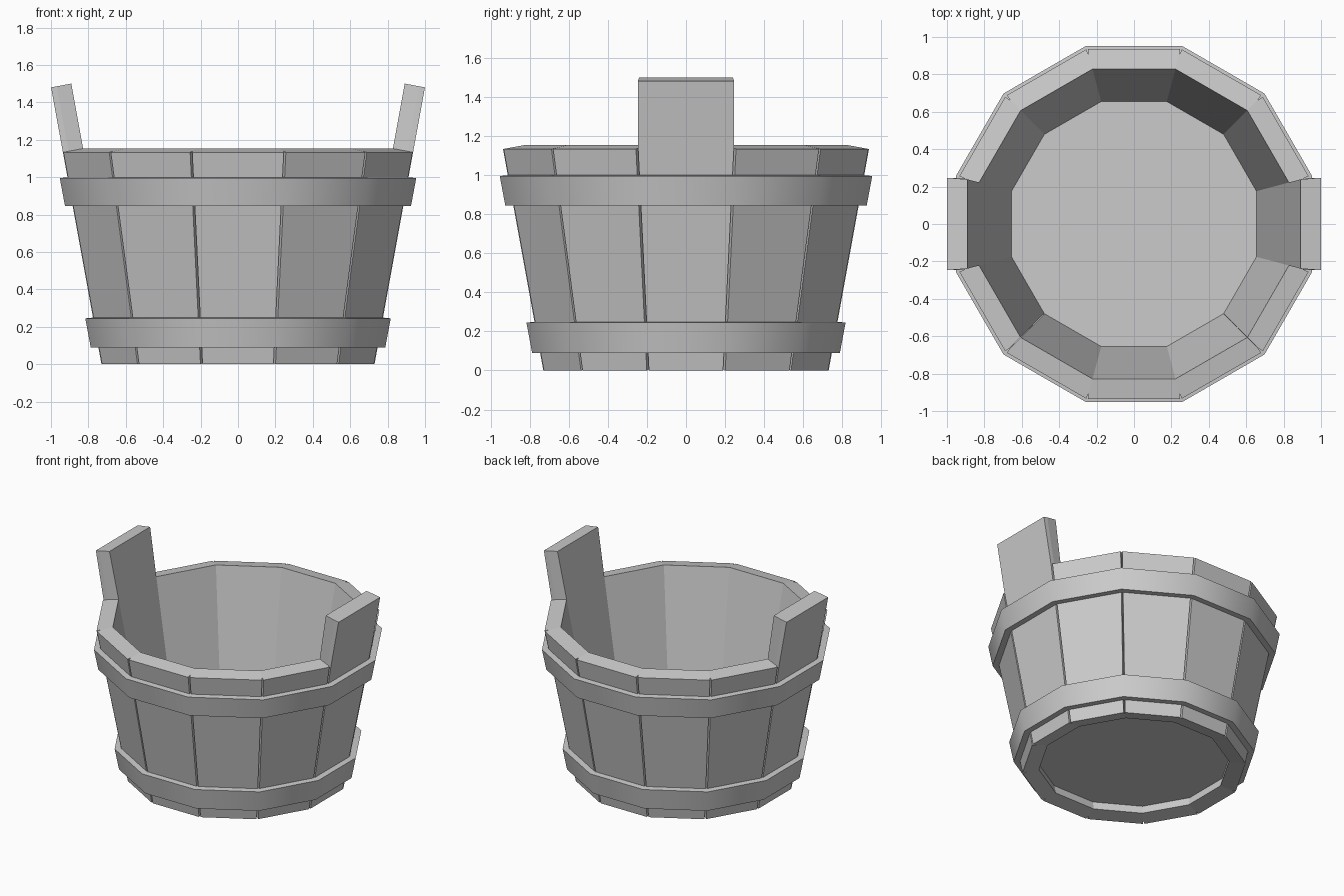
import bpy, bmesh, math
from mathutils import Matrix

if "Cube" in bpy.data.objects:
    bpy.data.objects.remove(bpy.data.objects["Cube"])

N = 12
TAN = math.tan(math.pi / N)
SLOPE = 0.182          # outward lean of the staves
DX, DZ = 0.108, 0.02   # stave thickness, measured square to the lean


def outer(z):
    return 0.73 + SLOPE * z


def make_object(name, bm):
    bmesh.ops.recalc_face_normals(bm, faces=bm.faces)
    me = bpy.data.meshes.new(name)
    bm.to_mesh(me)
    bm.free()
    ob = bpy.data.objects.new(name, me)
    bpy.context.collection.objects.link(ob)
    return ob


def bridge(bm, loops, cap=False, close=False):
    n = len(loops[0])
    pairs = list(zip(loops, loops[1:])) + ([(loops[-1], loops[0])] if close else [])
    for a, b in pairs:
        for i in range(n):
            j = (i + 1) % n
            bm.faces.new((a[i], a[j], b[j], b[i]))
    if cap:
        bm.faces.new(loops[0])
        bm.faces.new(loops[-1])


def stave(name, index, levels):
    # one plank: six-sided section with chamfered outer edges
    bm = bmesh.new()
    loops = []
    for z, max_w in levels:
        pts = []
        for t, gap in ((0, 0.006), (0.28, 0), (1, 0)):
            x, h = outer(z) - DX * t, z + DZ * t
            pts.append((x, min(x * TAN - gap, max_w), h))
        ring = pts + [(x, -y, h) for x, y, h in reversed(pts)]
        loops.append([bm.verts.new(p) for p in ring])
    bridge(bm, loops, cap=True)
    bm.transform(Matrix.Rotation(index * math.tau / N, 4, 'Z'))
    return make_object(name, bm)


def ring12(bm, apothem, z):
    r = apothem / math.cos(math.pi / N)
    return [bm.verts.new((r * math.cos((i + 0.5) * math.tau / N),
                          r * math.sin((i + 0.5) * math.tau / N), z)) for i in range(N)]


def band(name, z0, z1):
    bm = bmesh.new()
    section = [(outer(z0) - 0.01, z0), (outer(z0) + 0.041, z0),
               (outer(z1) + 0.041, z1 - 0.005), (outer(z1) - 0.01, z1)]
    bridge(bm, [ring12(bm, a, z) for a, z in section], close=True)
    ob = make_object(name, bm)
    bpy.ops.object.select_all(action='DESELECT')
    ob.select_set(True)
    bpy.context.view_layer.objects.active = ob
    bpy.ops.object.shade_smooth_by_angle(angle=math.radians(40))


# Staves; the two on the x axis continue upward as handles
for i in range(N):
    if i % 6 == 0:
        stave(f"handle_stave_{i}", i, [(0, 1), (1.133, 0.245), (1.48, 0.245)])
    else:
        stave(f"stave_{i}", i, [(0, 1), (1.133, 1)])

# Hoops
band("lower_hoop", 0.09, 0.25)
band("upper_hoop", 0.845, 1.0)

# Recessed floor
bm = bmesh.new()
bridge(bm, [ring12(bm, 0.65, 0.08), ring12(bm, 0.67, 0.2)], cap=True)
make_object("floor", bm)
